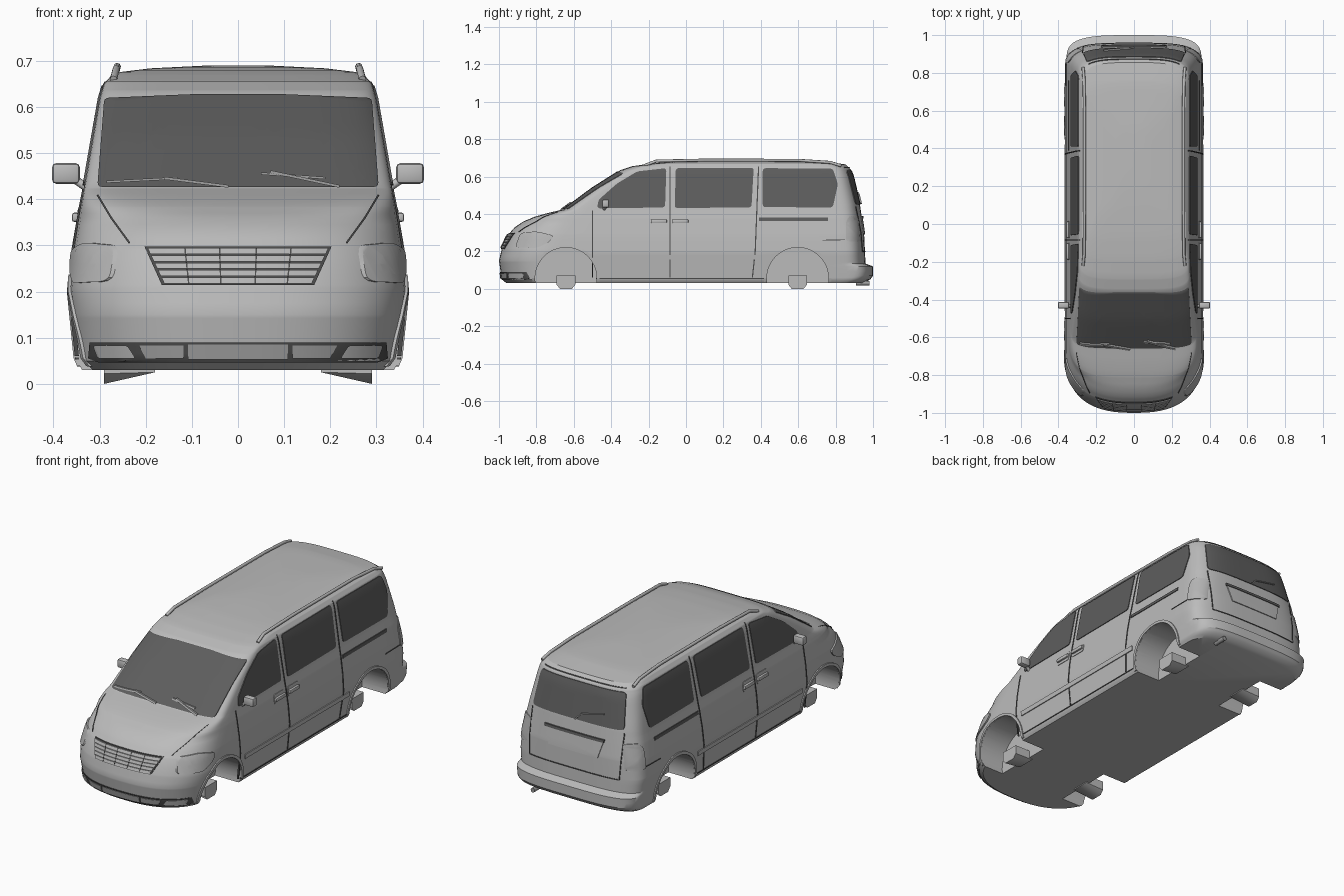
import bpy, bmesh, math
from mathutils import Vector

if "Cube" in bpy.data.objects:
    bpy.data.objects.remove(bpy.data.objects["Cube"])


def material(name, value):
    m = bpy.data.materials.new(name)
    m.use_nodes = True
    m.diffuse_color = (value, value, value, 1)
    m.node_tree.nodes["Principled BSDF"].inputs["Base Color"].default_value = (value, value, value, 1)
    return m


PAINT = material("light grey paint", 0.5)
GLASS = material("dark tinted glass", 0.11)
TRIM = material("dark trim", 0.07)
GREY = material("mid grey plastic", 0.34)
LAMP = material("lamp grey", 0.46)

# Body shape tables: height, value
FRONT = [(.03, -.96), (.05, -.985), (.15, -1), (.215, -.985), (.29, -.95), (.33, -.915), (.36, -.87),
         (.385, -.81), (.405, -.74), (.425, -.655), (.54, -.5), (.635, -.35), (.655, -.29), (.67, -.19),
         (.68, -.08), (.687, .08), (.69, .2)]
REAR = [(.03, .95), (.05, .985), (.07, 1), (.12, 1), (.135, .96), (.3, .952), (.45, .93), (.6, .895),
        (.64, .88), (.665, .855), (.68, .75), (.69, .5)]
WIDTH = [(.03, .338), (.05, .35), (.2, .365), (.29, .357), (.38, .343), (.42, .335), (.62, .3),
         (.65, .291), (.667, .276), (.676, .255), (.684, .19), (.69, .07)]
NOSE_DEPTH = [(.03, .3), (.33, .3), (.385, .25), (.425, .13), (.69, .12)]
NOSE_POWER = [(.03, 2.5), (.36, 2.6), (.425, 5), (.69, 4)]
TAIL_DEPTH, TAIL_POWER = .14, 3.5


def at(table, z):
    if z <= table[0][0]:
        return table[0][1]
    for (a, p), (b, q) in zip(table, table[1:]):
        if z <= b:
            return p + (q - p) * (z - a) / (b - a)
    return table[-1][1]


def round_off(u, n):
    return max(0, 1 - min(1, abs(u)) ** n) ** (1 / n)


# Surface maps: flat outline coordinates plus height to a point on the body
def front(x, z, h):
    d, n = at(NOSE_DEPTH, z), at(NOSE_POWER, z)
    return (x, at(FRONT, z) + d * (1 - round_off(x / at(WIDTH, z), n)) - h, z)


def rear(x, z, h):
    return (x, at(REAR, z) - TAIL_DEPTH * (1 - round_off(x / at(WIDTH, z), TAIL_POWER)) + h, z)


def side(sign):
    def surface(y, z, h):
        d, n = at(NOSE_DEPTH, z), at(NOSE_POWER, z)
        nose = round_off(max(0, at(FRONT, z) + d - y) / d, n)
        tail = round_off(max(0, y - at(REAR, z) + TAIL_DEPTH) / TAIL_DEPTH, TAIL_POWER)
        return (sign * (at(WIDTH, z) * min(nose, tail) + h), y, z)
    return surface


def smooth(obj, degrees=35):
    bpy.ops.object.select_all(action='DESELECT')
    obj.select_set(True)
    bpy.context.view_layer.objects.active = obj
    bpy.ops.object.shade_smooth_by_angle(angle=math.radians(degrees))


def finish(name, bm, mat):
    bmesh.ops.recalc_face_normals(bm, faces=bm.faces)
    mesh = bpy.data.meshes.new(name)
    bm.to_mesh(mesh)
    bm.free()
    obj = bpy.data.objects.new(name, mesh)
    bpy.context.collection.objects.link(obj)
    mesh.materials.append(mat)
    smooth(obj)
    return obj


def rounded(points, r):
    out = []
    for i, p in enumerate(points):
        p, a, b = Vector(p), Vector(points[i - 1]), Vector(points[(i + 1) % len(points)])
        a, b = p + (a - p).normalized() * r, p + (b - p).normalized() * r
        out += [a * (1 - t) ** 2 + p * 2 * t * (1 - t) + b * t * t for t in (0, .33, .67, 1)]
    return out


def plate(name, outline, surface, mat, h=.004, thick=.009, step=.02):
    """Thin plate that follows the body surface inside a flat outline."""
    bm = bmesh.new()
    face = bm.faces.new([bm.verts.new((p[0], p[1], 0)) for p in outline])
    bmesh.ops.triangulate(bm, faces=[face])
    for axis in (0, 1):
        low, high = min(p[axis] for p in outline), max(p[axis] for p in outline)
        normal = Vector((1 - axis, axis, 0))
        for k in range(1, int((high - low) / step) + 1):
            bmesh.ops.bisect_plane(bm, geom=bm.verts[:] + bm.edges[:] + bm.faces[:], dist=1e-6,
                                   plane_co=normal * (low + k * step), plane_no=normal)
    top = bmesh.ops.extrude_face_region(bm, geom=bm.faces[:])["geom"]
    bmesh.ops.translate(bm, vec=(0, 0, thick), verts=[g for g in top if isinstance(g, bmesh.types.BMVert)])
    for v in bm.verts:
        v.co = surface(v.co.x, v.co.y, v.co.z + h - thick)
    return finish(name, bm, mat)


def strip(name, path, width, surface, mat, h=.003):
    """Ribbon of constant width along a path on the body."""
    path = [Vector(p) for p in path]
    left, right = [], []
    for i, p in enumerate(path):
        t = (path[min(i + 1, len(path) - 1)] - path[max(i - 1, 0)]).normalized()
        n = Vector((-t.y, t.x)) * width / 2
        left.append(p + n)
        right.append(p - n)
    return plate(name, left + right[::-1], surface, mat, h)


def box(name, centre, size, mat, bevel=.005):
    bm = bmesh.new()
    bmesh.ops.create_cube(bm, size=1)
    for v in bm.verts:
        v.co = Vector(centre) + Vector([a * b for a, b in zip(v.co, size)])
    bmesh.ops.bevel(bm, geom=bm.edges[:], offset=bevel, segments=2, affect='EDGES', profile=.5)
    return finish(name, bm, mat)


def cylinder(name, centre, radius, length, axis, mat, segments):
    bm = bmesh.new()
    bmesh.ops.create_cone(bm, cap_ends=True, segments=segments, radius1=radius, radius2=radius, depth=length)
    turn = Vector((0, 0, 1)).rotation_difference(Vector(axis)).to_matrix()
    for v in bm.verts:
        v.co = turn @ v.co + Vector(centre)
    return finish(name, bm, mat)


def tube(name, points, radius, mat):
    curve = bpy.data.curves.new(name, 'CURVE')
    curve.dimensions, curve.bevel_depth, curve.bevel_resolution = '3D', radius, 2
    curve.use_fill_caps = True
    spline = curve.splines.new('POLY')
    spline.points.add(len(points) - 1)
    for p, q in zip(spline.points, points):
        p.co = (*q, 1)
    obj = bpy.data.objects.new(name, curve)
    bpy.context.collection.objects.link(obj)
    curve.materials.append(mat)
    smooth(obj, 50) if obj.type == 'MESH' else None
    bpy.ops.object.select_all(action='DESELECT')
    obj.select_set(True)
    bpy.context.view_layer.objects.active = obj
    bpy.ops.object.convert(target='MESH')


# Body shell: stacked rounded outlines
levels = sorted({z for table in (FRONT, REAR, WIDTH, NOSE_DEPTH) for z, _ in table})
levels = [a + (b - a) * k / 2 for a, b in zip(levels, levels[1:]) for k in (0, 1)] + [levels[-1]]
bm, rings = bmesh.new(), []
for z in levels:
    w, yf, yr, d, n = (at(t, z) for t in (WIDTH, FRONT, REAR, NOSE_DEPTH, NOSE_POWER))
    arc = [(math.sin(t), math.cos(t)) for t in (math.pi / 2 * k / 16 for k in range(17))]
    arc[0], arc[-1] = (0, 1), (1, 0)
    half = [(w * s ** (2 / n), yf + d * (1 - c ** (2 / n))) for s, c in arc]
    half += [(w, yf + d + (yr - TAIL_DEPTH - yf - d) * k / 14) for k in range(1, 14)]
    m = 2 / TAIL_POWER
    half += [(w * s ** m, yr - TAIL_DEPTH * (1 - c ** m)) for s, c in arc[::-1]]
    ring = half + [(-x, y) for x, y in half[-2:0:-1]]
    rings.append([bm.verts.new((x, y, z)) for x, y in ring])
for low, high in zip(rings, rings[1:]):
    for i in range(len(low)):
        bm.faces.new((low[i - 1], low[i], high[i], high[i - 1]))
bm.faces.new(rings[0])
bm.faces.new(rings[-1])
body = finish("body_shell", bm, PAINT)

# Wheel wells
AXLES = {"front": -.642, "rear": .597}
for end, y in AXLES.items():
    for s in (1, -1):
        cutter = cylinder("wheel_well_cutter", (s * .35, y, .056), .165, .3, (1, 0, 0), PAINT, 48)
        cutter.hide_render = True
        mod = body.modifiers.new("well", 'BOOLEAN')
        mod.operation, mod.solver, mod.object = 'DIFFERENCE', 'EXACT', cutter
        bpy.context.view_layer.objects.active = body
        bpy.ops.object.modifier_apply(modifier=mod.name)
        bpy.data.objects.remove(cutter)
smooth(body, 30)

# Parts on both sides
SIDE_WINDOWS = {
    "front": [(-.475, .43), (-.468, .475), (-.37, .562), (-.26, .628), (-.105, .645), (-.112, .435)],
    "middle": [(-.06, .432), (.35, .435), (.362, .647), (-.055, .645)],
    "rear": [(.41, .437), (.785, .435), (.812, .56), (.785, .643), (.41, .645)]}
HEADLIGHT = [(-.915, .222), (-.885, .3), (-.8, .307), (-.705, .285), (-.73, .25), (-.8, .218)]
TAILLIGHT = [(.855, .255), (.855, .36), (.875, .39), (.922, .385), (.932, .25)]
for s, label in ((1, "left"), (-1, "right")):
    wall = side(s)
    for key, outline in SIDE_WINDOWS.items():
        plate(f"{label}_{key}_window", rounded(outline, .016), wall, GLASS)
    plate(label + "_headlight", rounded(HEADLIGHT, .02), wall, LAMP, .008, .016)
    plate(label + "_taillight", rounded(TAILLIGHT, .015), wall, LAMP, .006)
    strip(label + "_front_door_seam", [(-.5, .06), (-.5, .42)], .005, wall, TRIM)
    strip(label + "_middle_door_seam", [(-.085, .06), (-.085, .655)], .006, wall, TRIM)
    strip(label + "_rear_door_seam", [(.355, .06), (.37, .2), (.378, .4), (.388, .655)], .006, wall, TRIM)
    strip(label + "_sill_seam", [(-.48, .055), (.43, .055)], .005, wall, TRIM)
    strip(label + "_side_moulding", [(-.46, .168), (.42, .168)], .024, wall, PAINT, .005)
    strip(label + "_sliding_rail", [(.39, .372), (.76, .372)], .017, wall, GLASS, .004)
    strip(label + "_bumper_seam", [(.73, .26), (.85, .262)], .004, wall, TRIM)
    for end, y in AXLES.items():
        angles = [math.radians(-6 + 192 * k / 32) for k in range(33)]
        strip(f"{label}_{end}_arch_lip", [(y + .173 * math.cos(a), .056 + .173 * math.sin(a)) for a in angles],
              .015, wall, PAINT, .006)
        # Axle block: chamfered section with a sloping underside
        bm = bmesh.new()
        section = [(-.05, .07), (.05, .07), (.05, .022), (.032, 0), (-.032, 0), (-.05, .022)]
        outer = [bm.verts.new((s * .29, y + a, b)) for a, b in section]
        inner = [bm.verts.new((s * .18, y + a, max(b, .025))) for a, b in section]
        for i in range(6):
            bm.faces.new((outer[i - 1], outer[i], inner[i], inner[i - 1]))
        bm.faces.new(outer)
        bm.faces.new(inner)
        finish(f"{label}_{end}_axle_block", bm, PAINT)
    for key, y in (("front", -.145), ("sliding", -.03)):
        plate(f"{label}_{key}_handle_cup", rounded([(y - .045, .335), (y + .045, .335), (y + .045, .387),
              (y - .045, .387)], .012), wall, PAINT, .003)
        box(f"{label}_{key}_door_handle", wall(y, .361, .006), (.016, .085, .02), PAINT)
    box(label + "_mirror", (s * .373, -.43, .456), (.06, .036, .045), PAINT, .009)
    tube(label + "_mirror_arm", [(s * .32, -.44, .42), (s * .352, -.432, .442)], .009, PAINT)
    tube(label + "_roof_rail", [(s * .27, -.22, .66), (s * .264, -.16, .683), (s * .262, .1, .688),
                                (s * .262, .6, .687), (s * .265, .77, .676), (s * .27, .83, .658)], .008, PAINT)
    strip(label + "_bonnet_seam", [(s * .235, .305), (s * .275, .36), (s * .305, .41)], .004, front, TRIM, .005)
    strip(label + "_tailgate_seam", [(s * .265, .2), (s * .27, .3), (s * .272, .44)], .005, rear, TRIM)
    plate(label + "_intake_panel", [(s * .118, .055), (s * .2, .055), (s * .215, .083), (s * .118, .083)],
          front, GREY, .007)
    plate(label + "_fog_lamp", rounded([(s * .222, .055), (s * .305, .055), (s * .315, .083), (s * .24, .083)], .006),
          front, LAMP, .008)


def mirrored(points):
    return points + [(-x, z) for x, z in points[::-1]]


# Nose: windscreen, grille, intake and wipers
plate("windscreen", rounded(mirrored([(.305, .427), (.29, .62), (.1, .628)]), .01), front, GLASS, .006)
plate("grille", mirrored([(.165, .214), (.203, .298)]), front, TRIM, .004)
for k in range(5):
    z = .218 + k * .0158
    x = .16 + k * .0075
    plate("grille_slat", mirrored([(x, z), (x + .006, z + .0128)]), front, LAMP, .009)
for x in (-.115, -.04, .04, .115):
    strip("grille_divider", [(x * .93, .218), (x, .294)], .003, front, TRIM, .0105)
plate("lower_intake", mirrored([(.302, .046), (.325, .055), (.322, .09)]), front, TRIM, .004)
plate("intake_centre", mirrored([(.108, .053), (.108, .085)]), front, GREY, .007)
for key, blade, arm in (("right", [(-.285, .438), (-.13, .446)], [(-.16, .446), (-.02, .428)]),
                        ("left", [(.05, .456), (.19, .446)], [(.07, .46), (.22, .428)])):
    strip(key + "_wiper_blade", blade, .005, front, GREY, .014)
    strip(key + "_wiper_arm", arm, .006, front, GREY, .018)

# Tail: window, number plate recess, wiper and exhaust
plate("rear_window", rounded(mirrored([(.27, .452), (.25, .632)]), .02), rear, GLASS)
plate("tailgate_panel", mirrored([(.145, .29), (.17, .375)]), rear, PAINT, .005)
strip("tailgate_grip", [(-.175, .382), (.175, .382)], .014, rear, GLASS, .009)
strip("tailgate_lower_seam", [(-.265, .2), (.265, .2)], .005, rear, TRIM)
strip("rear_wiper", [(0, .455), (-.03, .485), (-.16, .515)], .006, rear, GREY, .012)
strip("spoiler_seam", [(-.24, .648), (.24, .648)], .004, rear, TRIM)
cylinder("exhaust_pipe", (.22, .945, .03), .012, .07, (0, 1, 0), GREY, 16)
